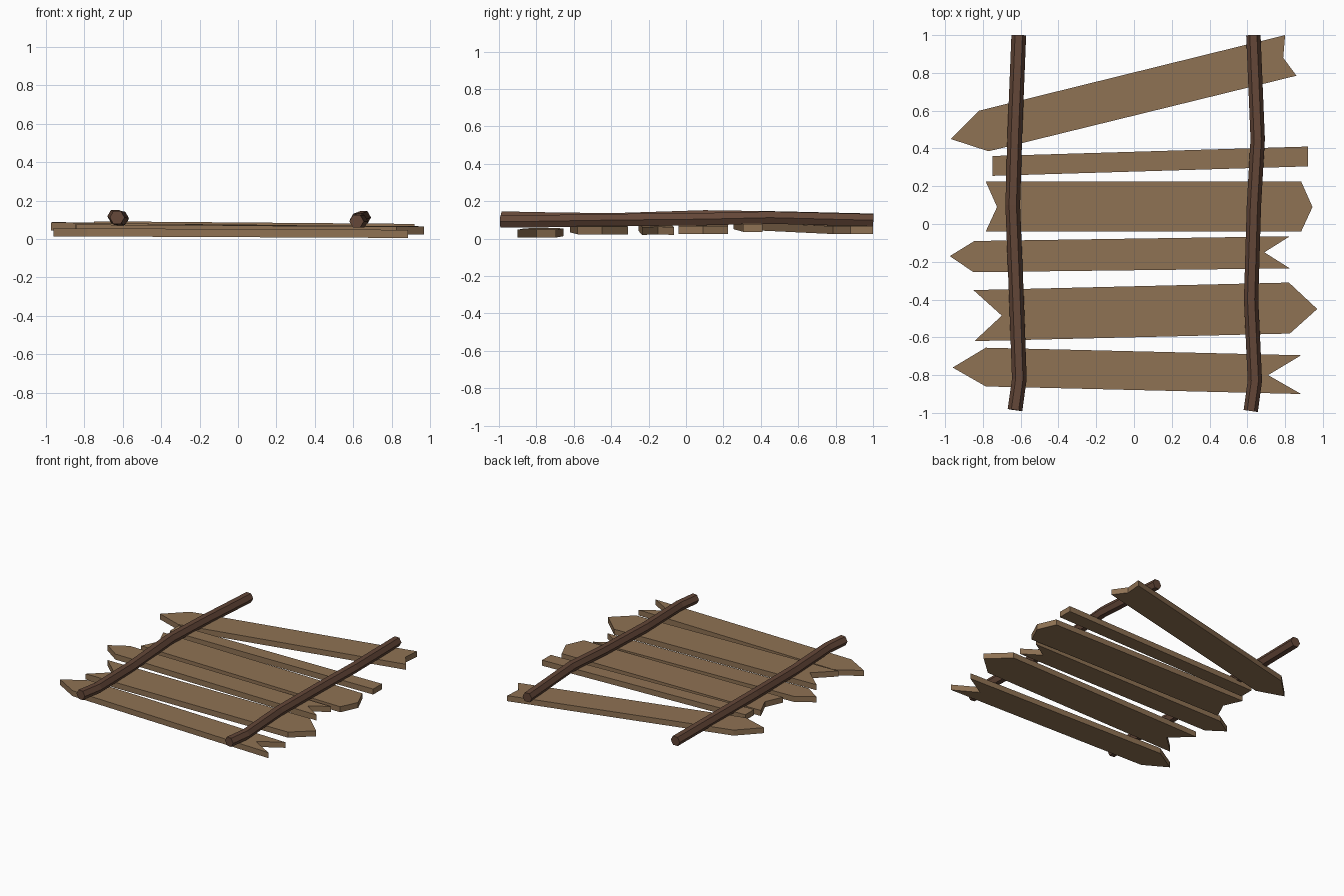
import bpy, bmesh, math
from mathutils import Vector

if "Cube" in bpy.data.objects:
    bpy.data.objects.remove(bpy.data.objects["Cube"])


def material(name, col):
    m = bpy.data.materials.new(name)
    m.diffuse_color = (*col, 1)
    m.use_nodes = True
    m.node_tree.nodes["Principled BSDF"].inputs["Base Color"].default_value = m.diffuse_color
    return m


PLANK = material("plank wood", (0.275, 0.168, 0.088))
POLE = material("dark pole wood", (0.125, 0.062, 0.039))


def finish(bm, name, mat):
    bmesh.ops.recalc_face_normals(bm, faces=bm.faces)
    me = bpy.data.meshes.new(name)
    bm.to_mesh(me)
    bm.free()
    me.materials.append(mat)
    ob = bpy.data.objects.new(name, me)
    bpy.context.collection.objects.link(ob)


def plank(name, outline, z_left, z_right, roll=0.0, thick=0.042):
    """Extruded outline, underside sloping from z_left (x=-0.97) to z_right (x=0.97)."""
    bm = bmesh.new()
    yc = sum(p[1] for p in outline) / len(outline)
    vs = [bm.verts.new((x, y, z_left + (z_right - z_left) * (x + 0.97) / 1.94 + roll * (y - yc)))
          for x, y in outline]
    f = bm.faces.new(vs)
    ext = bmesh.ops.extrude_face_region(bm, geom=[f])
    bmesh.ops.translate(bm, vec=(0, 0, thick),
                        verts=[v for v in ext["geom"] if isinstance(v, bmesh.types.BMVert)])
    finish(bm, name, mat=PLANK)


def pole(name, path, r, sides=6, twist=0.0):
    """Crooked faceted pole along a path."""
    bm = bmesh.new()
    pts = [Vector(p) for p in path]
    rings = []
    for i, p in enumerate(pts):
        t = (pts[min(i + 1, len(pts) - 1)] - pts[max(i - 1, 0)]).normalized()
        side = t.cross(Vector((0, 0, 1))).normalized()
        up = side.cross(t)
        ring = []
        for k in range(sides):
            a = math.tau * k / sides + twist
            ring.append(bm.verts.new(p + r * (math.cos(a) * side + math.sin(a) * up)))
        rings.append(ring)
    for a, b in zip(rings, rings[1:]):
        for k in range(sides):
            n = (k + 1) % sides
            bm.faces.new((a[k], a[n], b[n], b[k]))
    bm.faces.new(rings[0])
    bm.faces.new(rings[-1])
    finish(bm, name, mat=POLE)


# planks, back to front
plank("slanted_plank", [(-0.97, 0.45), (-0.82, 0.60), (0.80, 1.0), (0.79, 0.88), (0.86, 0.785),
                        (-0.77, 0.385)], 0.046, 0.023)
plank("narrow_plank", [(-0.75, 0.36), (0.92, 0.41), (0.92, 0.305), (-0.75, 0.255)], 0.052, 0.036)
plank("wide_plank", [(-0.785, 0.225), (0.885, 0.225), (0.945, 0.09), (0.885, -0.04),
                     (-0.785, -0.04), (-0.725, 0.09)], 0.042, 0.024)
plank("thin_plank", [(-0.975, -0.17), (-0.845, -0.09), (0.825, -0.065), (0.69, -0.15),
                     (0.825, -0.235), (-0.85, -0.255)], 0.044, 0.018)
plank("middle_plank", [(-0.85, -0.35), (0.82, -0.31), (0.97, -0.45), (0.825, -0.58),
                       (-0.845, -0.62), (-0.70, -0.485)], 0.034, 0.022)
plank("front_plank", [(-0.96, -0.76), (-0.785, -0.655), (0.885, -0.695), (0.71, -0.80),
                      (0.885, -0.90), (-0.785, -0.86)], 0.014, 0.005)

# crooked poles lying across the planks
pole("left_pole", [(-0.63, -0.985, 0.112), (-0.607, -0.82, 0.108), (-0.622, -0.4, 0.102),
                   (-0.642, 0.1, 0.118), (-0.63, 0.5, 0.112), (-0.61, 1.0, 0.100)], 0.039)
pole("right_pole", [(0.618, -0.99, 0.092), (0.64, -0.83, 0.092), (0.62, -0.4, 0.099),
                    (0.635, 0.1, 0.104), (0.655, 0.45, 0.112), (0.632, 1.0, 0.098)], 0.038)
